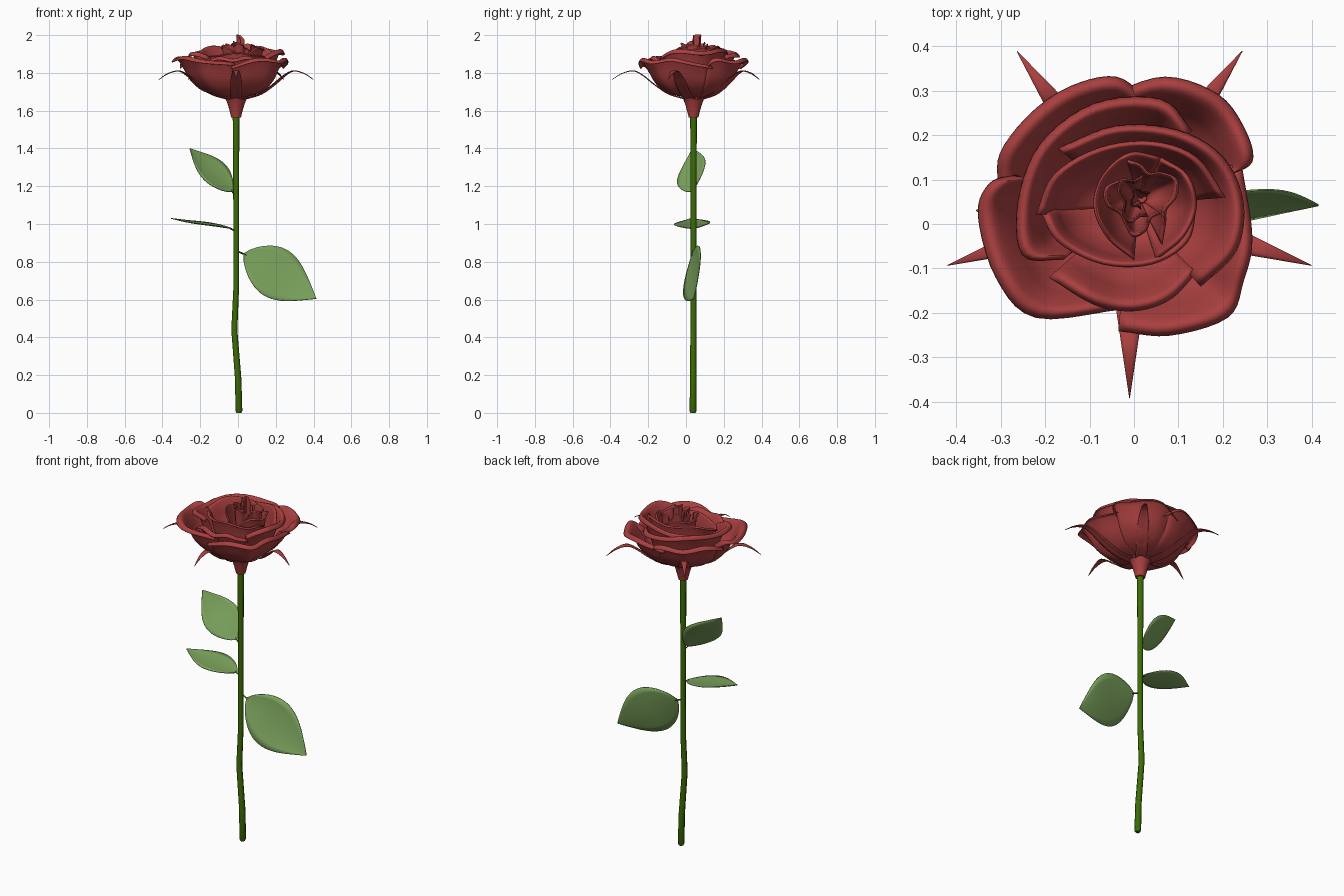
import bpy, math
from mathutils import Vector as V

if "Cube" in bpy.data.objects:
    bpy.data.objects.remove(bpy.data.objects["Cube"])


def material(name, rgb):
    m = bpy.data.materials.new(name)
    m.diffuse_color = (*rgb, 1)
    m.use_nodes = True
    m.node_tree.nodes["Principled BSDF"].inputs["Base Color"].default_value = m.diffuse_color
    return m


RED = material("petal red", (0.40, 0.05, 0.05))
LEAF = material("leaf green", (0.20, 0.37, 0.11))
STEM = material("stem green", (0.045, 0.15, 0.002))
CX, CY = -0.01, 0.04


def smooth(pts, n):
    """Catmull-Rom resampling, n steps per segment."""
    pts = [V(p) for p in pts]
    p = [2 * pts[0] - pts[1]] + pts + [2 * pts[-1] - pts[-2]]
    out = []
    for i in range(1, len(p) - 2):
        a, b, c, d = p[i - 1:i + 3]
        for k in range(n):
            t = k / n
            out.append(0.5 * (2 * b + (c - a) * t + (2 * a - 5 * b + 4 * c - d) * t * t
                              + (3 * b - a - 3 * c + d) * t ** 3))
    return out + [pts[-1]]


def grid(name, rows, mat, closed=False, thick=0.0):
    """Mesh from rows of points; closed rows become a capped tube."""
    w = len(rows[0])
    verts = [p for r in rows for p in r]
    faces = []
    for i in range(len(rows) - 1):
        for j in range(w if closed else w - 1):
            k = (j + 1) % w
            faces.append((i * w + j, i * w + k, (i + 1) * w + k, (i + 1) * w + j))
    if closed:
        faces.append(tuple(reversed(range(w))))
        faces.append(tuple(range((len(rows) - 1) * w, len(rows) * w)))
    me = bpy.data.meshes.new(name)
    me.from_pydata([tuple(v) for v in verts], [], faces)
    me.materials.append(mat)
    ob = bpy.data.objects.new(name, me)
    bpy.context.collection.objects.link(ob)
    if thick:
        s = ob.modifiers.new("thickness", 'SOLIDIFY')
        s.thickness, s.offset = thick, 0
    bpy.context.view_layer.objects.active = ob
    ob.select_set(True)
    bpy.ops.object.shade_smooth_by_angle(angle=math.radians(50))
    ob.select_set(False)
    return ob


def tube(name, path, mat, sides=10):
    """Round tube along (x, y, z, radius) points, rings kept level."""
    rows = [[V((x + r * math.cos(2 * math.pi * i / sides), y + r * math.sin(2 * math.pi * i / sides), z))
             for i in range(sides)] for x, y, z, r in path]
    return grid(name, rows, mat, closed=True)


# petal cross-sections: (share of rim radius, share of rim height)
OPEN = [(0.15, 0), (0.50, 0.16), (0.71, 0.45), (0.81, 0.74), (0.90, 0.97), (0.96, 1.0), (1.0, 0.92)]
CUP = [(0.2, 0), (0.6, 0.2), (0.80, 0.5), (0.87, 0.8), (0.93, 0.98), (0.97, 1.0), (1.0, 0.97)]


def petal(name, rim, z, profile, base=1.67, dip=0.03, wave=0.008, centre=(CX, CY)):
    cols = smooth([(x, y, 0) for x, y in rim], 5)
    prof = smooth([(a, b, 0) for a, b in profile], 3)
    rows = []
    for k, p in enumerate(cols):
        u = 2 * k / (len(cols) - 1) - 1
        h = z - base - dip * abs(u) ** 4 + wave * math.sin(7 * u + z * 90)
        c = V((centre[0], centre[1], 0))
        rows.append([V((*(c + (p - c) * q.x).xy, base + h * q.y)) for q in prof])
    return grid(name, rows, RED, thick=0.003)


# outer petals
outer = [
    ([(-0.06, 0.29), (0.07, 0.33), (0.19, 0.29), (0.25, 0.21), (0.265, 0.14), (0.21, 0.11)], 1.87),
    ([(0.03, 0.28), (-0.04, 0.33), (-0.14, 0.31), (-0.23, 0.25), (-0.30, 0.16), (-0.305, 0.08)], 1.87),
    ([(-0.27, 0.11), (-0.325, 0.09), (-0.35, 0.02), (-0.31, -0.12), (-0.22, -0.21), (-0.02, -0.19)], 1.88),
    ([(-0.035, -0.24), (0.08, -0.25), (0.21, -0.21), (0.245, -0.13), (0.265, -0.03), (0.24, 0.14)], 1.87),
]
for i, (rim, z) in enumerate(outer):
    petal(f"outer_petal_{i + 1}", rim, z, OPEN)

# middle petals
middle = [
    ([(0.13, 0.21), (0.06, 0.28), (-0.09, 0.27), (-0.21, 0.18), (-0.26, 0.05), (-0.25, -0.07), (-0.16, -0.08)], 1.91),
    ([(-0.17, 0.17), (-0.04, 0.22), (0.10, 0.21), (0.20, 0.15), (0.245, 0.05), (0.23, -0.06), (0.15, -0.14)], 1.92),
    ([(-0.19, -0.12), (-0.09, -0.18), (0.0, -0.195), (0.08, -0.17), (0.14, -0.11)], 1.88),
]
for i, (rim, z) in enumerate(middle):
    petal(f"middle_petal_{i + 1}", rim, z, OPEN, base=1.68)

# inner petals
inner = [
    ([(-0.22, 0.02), (-0.18, 0.11), (-0.08, 0.17), (0.04, 0.185), (0.14, 0.15), (0.205, 0.06)], 1.935),
    ([(-0.21, 0.03), (-0.17, -0.04), (-0.07, -0.09), (0.04, -0.09), (0.12, -0.04), (0.14, 0.04)], 1.90),
    ([(0.06, 0.15), (0.12, 0.11), (0.14, 0.04), (0.11, -0.03), (0.05, -0.08)], 1.93),
    ([(0.06, 0.15), (-0.01, 0.16), (-0.07, 0.11), (-0.09, 0.04), (-0.06, -0.03), (0.0, -0.08)], 1.94),
]
for i, (rim, z) in enumerate(inner):
    petal(f"inner_petal_{i + 1}", rim, z, CUP, base=1.70, centre=(0.01, 0.045))

# crumpled heart of the bloom
for i, (r, z, start, sweep) in enumerate([(0.085, 1.945, -60, 170), (0.07, 1.95, 140, 190),
                                          (0.05, 1.96, 80, 220), (0.022, 2.0, 30, 250)]):
    rim = []
    for k in range(9):
        a = math.radians(start + sweep * k / 8)
        q = r * (1 - 0.2 * k / 8) * (1 + 0.22 * math.sin(4 * a + 2 * i))
        rim.append((0.012 + q * math.cos(a), 0.055 + 1.15 * q * math.sin(a)))
    petal(f"heart_petal_{i + 1}", rim, z, CUP, base=1.74, dip=0.03, wave=0.008 if i < 3 else 0,
          centre=(0.012, 0.055))

# hip under the bloom
tube("flower_hip", [(CX, CY, z, r) for z, r in
                    [(1.565, 0.026), (1.59, 0.032), (1.63, 0.043), (1.67, 0.058), (1.69, 0.072), (1.70, 0.065)]],
     RED, 20)

# five arched sepals
spine = smooth([(0.045, 0, 1.665), (0.13, 0, 1.69), (0.20, 0, 1.735), (0.27, 0, 1.79),
                (0.32, 0, 1.812), (0.38, 0, 1.797), (0.43, 0, 1.765)], 4)
for i in range(5):
    a = math.radians(270 + 72 * i)
    out, side = V((math.cos(a), math.sin(a), 0)), V((-math.sin(a), math.cos(a), 0))
    rows = []
    for p in spine:
        w = 0.03 * min(1, (0.43 - p.x) / 0.2) + 0.0005
        mid = V((CX, CY, p.z)) + out * p.x
        rows.append([mid + side * w * s - V((0, 0, 0.15 * w * s * s)) for s in (-1, -0.5, 0, 0.5, 1)])
    grid(f"sepal_{i + 1}", rows, RED, thick=0.003)

# stem with a slight bend
tube("stem", [(0.005, 0.037, 0.0, 0.013), (0.005, 0.037, 0.01, 0.018), (0.001, 0.038, 0.18, 0.017),
              (-0.018, 0.039, 0.42, 0.016), (-0.019, 0.04, 0.45, 0.016), (-0.01, 0.04, 0.65, 0.015),
              (-0.009, 0.04, 0.9, 0.015), (-0.01, 0.04, 1.3, 0.016), (CX, CY, 1.575, 0.018)], STEM, 8)


def leaf(name, foot, base, tip, wide, cup):
    """Pointed leaf blade from base to tip; wide is the half-width vector."""
    foot, base, tip, wide = V(foot), V(base), V(tip), V(wide)
    axis = tip - base
    n = axis.cross(wide).normalized()
    if n.z < 0:
        n = -n
    rows = []
    for i in range(21):
        t = i / 20
        w = max(0.01, math.sin(math.pi * t ** 0.88) ** 0.85 * (1 - 0.35 * t ** 4)) if 0 < t < 1 else 0
        mid = base + axis * t + n * cup * 0.3 * math.sin(2 * math.pi * t)
        rows.append([mid + wide * w * s + n * cup * w * (s * s - 0.5) for s in
                     [k / 4 - 1 for k in range(9)]])
    grid(name, rows, LEAF, thick=0.004)
    # leaf stalk in stem colour
    mid = (foot + base) / 2 - V((0, 0, 0.004))
    up = V((0, 0, 0.005))
    rows = [[p + V((0, 0.005, 0)), p + up, p - V((0, 0.005, 0)), p - up]
            for p in (foot, mid, base + axis * 0.04)]
    grid(name + "_stalk", rows, STEM, closed=True)


leaf("lower_leaf", (-0.005, 0.04, 0.86), (0.03, 0.035, 0.845), (0.415, 0.042, 0.605),
     (0.068, 0.045, 0.118), 0.012)
leaf("middle_leaf", (-0.012, 0.04, 0.965), (-0.03, 0.035, 0.975), (-0.355, 0.03, 1.03),
     (0.0, 0.097, 0.006), 0.008)
leaf("upper_leaf", (-0.012, 0.04, 1.145), (-0.028, 0.03, 1.17), (-0.255, 0.035, 1.40),
     (0.05, 0.075, 0.047), 0.012)
